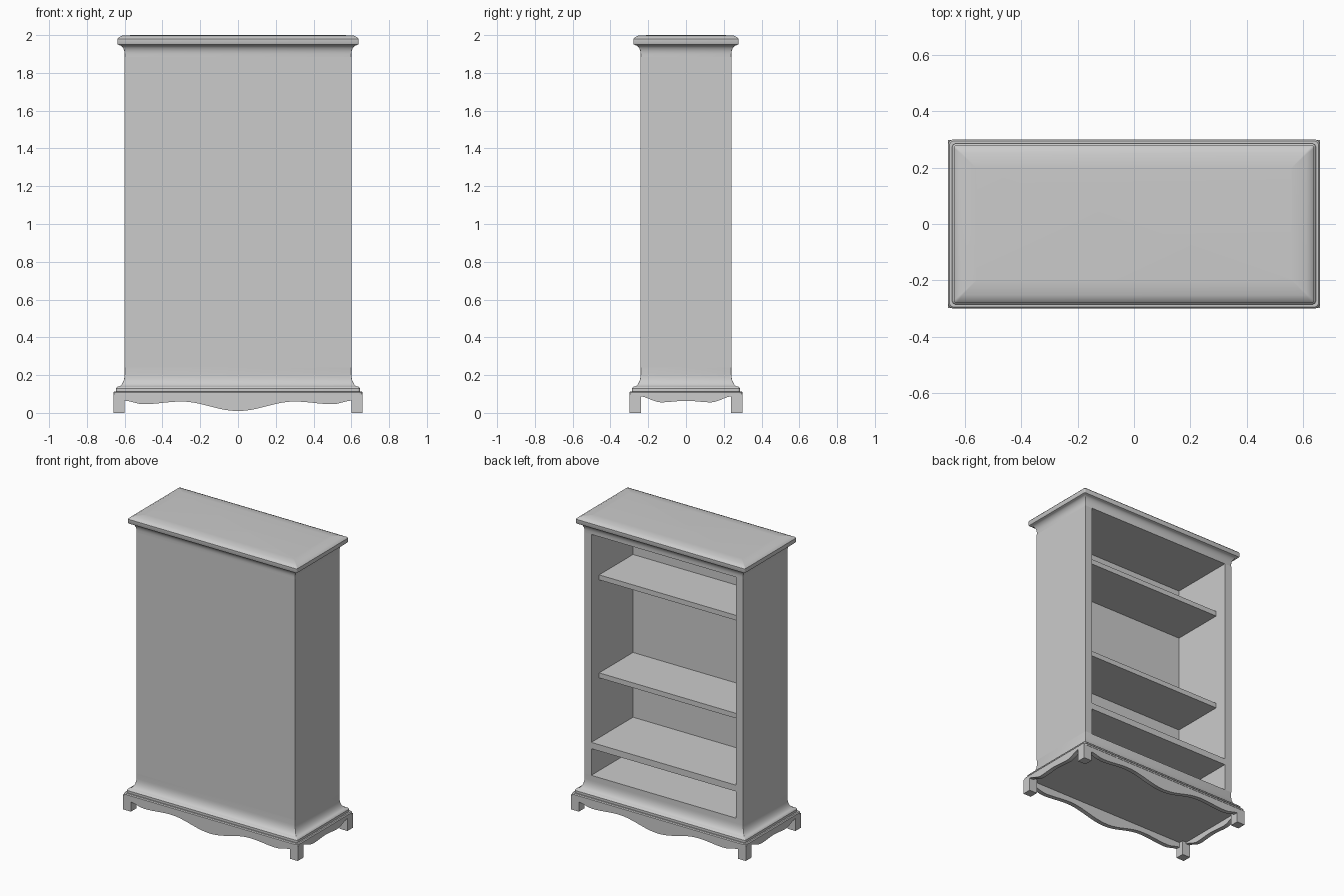
import bpy, bmesh, math
from mathutils import Vector

cube = bpy.data.objects.get("Cube")
if cube:
    bpy.data.objects.remove(cube)

grey = bpy.data.materials.new("plain_grey")
grey.use_nodes = True
COLOUR = (0.6, 0.6, 0.6, 1)
grey.diffuse_color = COLOUR
grey.node_tree.nodes["Principled BSDF"].inputs["Base Color"].default_value = COLOUR

HX, HY = 0.60, 0.24          # half size of the cabinet body
IX, BACK = 0.547, -0.21      # inner side walls and inner face of the closed panel
FLOOR, CEIL = 0.24, 1.885    # bottom and top of the open space


def finish(name, bm, smooth=False):
    bmesh.ops.recalc_face_normals(bm, faces=bm.faces)
    mesh = bpy.data.meshes.new(name)
    bm.to_mesh(mesh)
    bm.free()
    mesh.materials.append(grey)
    obj = bpy.data.objects.new(name, mesh)
    bpy.context.collection.objects.link(obj)
    if smooth:
        bpy.ops.object.select_all(action="DESELECT")
        obj.select_set(True)
        bpy.context.view_layer.objects.active = obj
        bpy.ops.object.shade_smooth_by_angle(angle=math.radians(35))
    return obj


def box(name, x0, x1, y0, y1, z0, z1):
    bm = bmesh.new()
    bmesh.ops.create_cube(bm, size=1)
    for v in bm.verts:
        v.co = Vector(((x0 + x1) / 2 + v.co.x * (x1 - x0),
                       (y0 + y1) / 2 + v.co.y * (y1 - y0),
                       (z0 + z1) / 2 + v.co.z * (z1 - z0)))
    return finish(name, bm)


def rounded_ring(bm, out, z, radius, steps=4):
    """Rounded rectangle standing `out` beyond the body."""
    ring = []
    for k, (sx, sy) in enumerate(((1, 1), (-1, 1), (-1, -1), (1, -1))):
        for i in range(steps + 1):
            a = math.pi / 2 * (k + i / steps)
            ring.append(bm.verts.new((sx * (HX + out - radius) + radius * math.cos(a),
                                      sy * (HY + out - radius) + radius * math.sin(a), z)))
    return ring


def moulding(name, profile):
    """Loft (outset, height, corner radius) rings and cap both ends."""
    bm = bmesh.new()
    rings = [rounded_ring(bm, *p) for p in profile]
    for a, b in zip(rings, rings[1:]):
        for i in range(len(a)):
            j = (i + 1) % len(a)
            bm.faces.new((a[i], a[j], b[j], b[i]))
    bm.faces.new(rings[0])
    bm.faces.new(rings[-1])
    return finish(name, bm, True)


def cove(z_body, z_edge, reach, steps=7):
    """Concave quarter curve from the moulding edge to the body wall."""
    pts = []
    for i in range(steps + 1):
        a = math.pi / 2 * i / steps
        pts.append((reach * (1 - math.sin(a)), z_body + (z_edge - z_body) * math.cos(a), 0.002))
    return pts


# Base and cornice mouldings
moulding("base_moulding", [(0.055, 0.098, 0.018), (0.06, 0.098, 0.02), (0.06, 0.108, 0.02),
                           (0.055, 0.114, 0.018), (0.045, 0.114, 0.012), (0.045, 0.13, 0.012),
                           (0.04, 0.136, 0.01)]
         + cove(0.205, 0.139, 0.036) + [(0, FLOOR, 0.002)])
moulding("cornice", [(0, CEIL, 0.002)] + cove(1.9, 1.947, 0.03)[::-1]
         + [(0.036, 1.95, 0.006), (0.039, 1.956, 0.008), (0.039, 1.98, 0.008),
            (0.033, 1.987, 0.008), (0.012, 1.997, 0.004), (-0.04, 2.0, 0.002)])

# Carcass: closed panel, side walls and shelves
box("closed_panel", -HX, HX, -HY, BACK, FLOOR, CEIL)
for side, s in (("left", 1), ("right", -1)):
    box(side + "_wall", *sorted((s * IX, s * HX)), BACK, HY, FLOOR, CEIL)
box("fixed_shelf", -IX, IX, BACK, HY, 0.422, 0.465)
for name, top in (("middle_shelf", 0.907), ("upper_shelf", 1.576)):
    box(name, -IX, IX, BACK, 0.155, top - 0.034, top)

# Feet
FX, FY, FOOT = HX + 0.06, HY + 0.05, 0.06
for sx, nx in ((1, "left"), (-1, "right")):
    for sy, ny in ((-1, "front"), (1, "rear")):
        foot = box(f"{ny}_{nx}_foot", *sorted((sx * (FX - FOOT), sx * FX)),
                   *sorted((sy * (FY + 0.008 - FOOT), sy * (FY + 0.008))), 0, 0.1)


def smooth_height(points, t):
    """Cosine blend between (distance, height) points."""
    for (a, za), (b, zb) in zip(points, points[1:]):
        if t <= b:
            return za + (zb - za) * (1 - math.cos(math.pi * (t - a) / (b - a))) / 2
    return points[-1][1]


def apron(name, half, outer, axis, sign, points, steps=48):
    """Board with a scalloped lower edge."""
    bm = bmesh.new()
    outline = []
    for i in range(steps + 1):
        u = half * (2 * i / steps - 1)
        outline.append((u, smooth_height(points, abs(u))))
    outline += [(half, 0.1), (-half, 0.1)]
    place = (lambda u, d, z: (u, sign * d, z)) if axis == "x" else (lambda u, d, z: (sign * d, u, z))
    face = bm.faces.new([bm.verts.new(place(u, outer, z)) for u, z in outline])
    ext = bmesh.ops.extrude_face_region(bm, geom=[face])
    depth = Vector(place(0, -0.03, 0))
    bmesh.ops.translate(bm, vec=depth,
                        verts=[g for g in ext["geom"] if isinstance(g, bmesh.types.BMVert)])
    finish(name, bm, True)


# Scalloped aprons between the feet
LONG = [(0, 0.01), (0.3, 0.06), (0.5, 0.046), (0.61, 0.066)]
SHORT = [(0, 0.064), (0.13, 0.056), (0.25, 0.088)]
for sign, front, side in ((-1, "front", "right"), (1, "rear", "left")):
    apron(front + "_apron", FX - FOOT, FY + 0.008, "x", sign, LONG)
    apron(side + "_apron", FY + 0.008 - FOOT, FX, "y", sign, SHORT)
